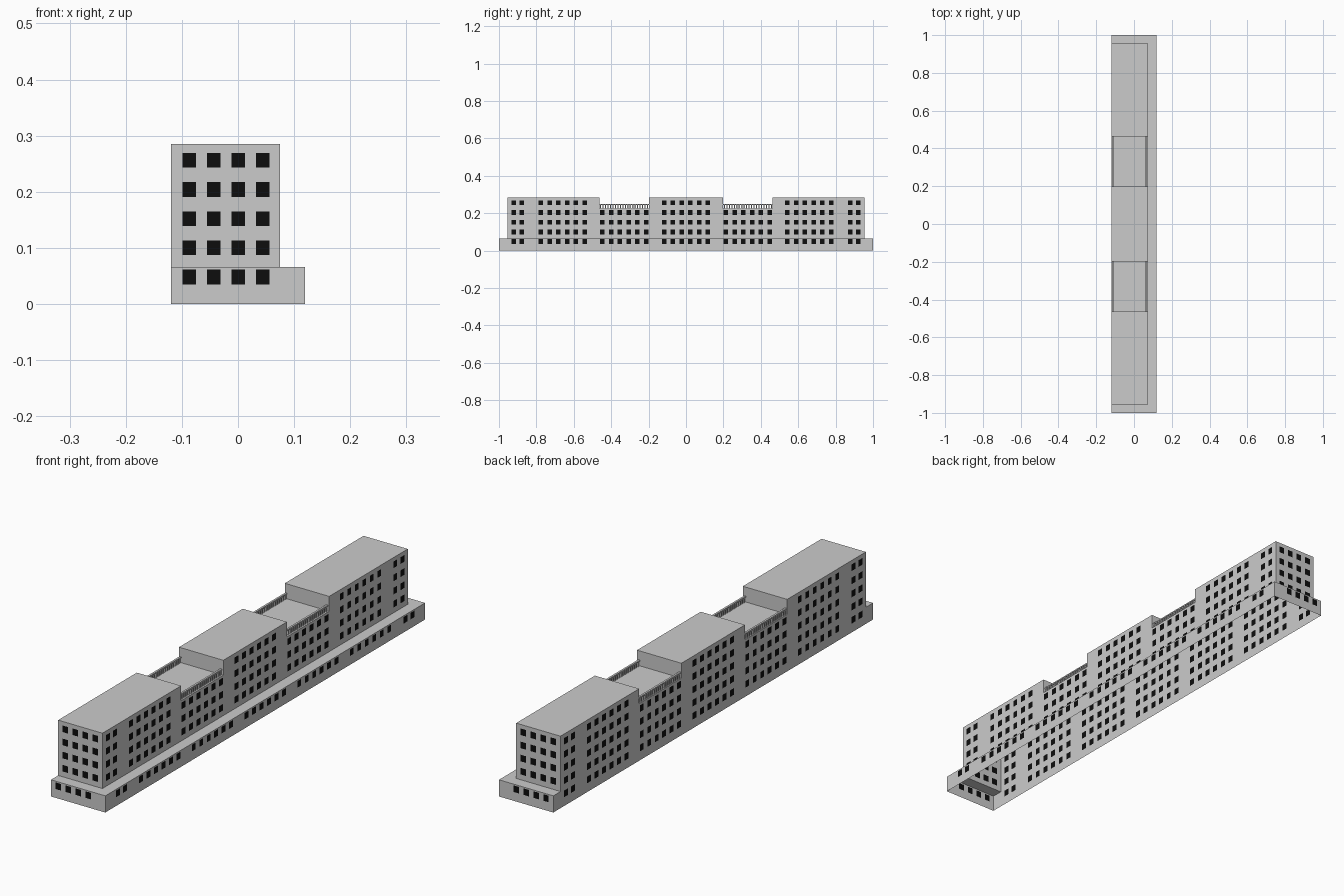
import bpy, bmesh

if "Cube" in bpy.data.objects:
    bpy.data.objects.remove(bpy.data.objects["Cube"])

# Main dimensions
XL, XU, XB = -0.119, 0.075, 0.119        # flush side, upper block side, podium side
YB, YU = 1.0, 0.955                      # podium ends, upper block ends
ZB, ZL, ZH = 0.066, 0.226, 0.285         # podium top, low roof, high roof
S1, S2 = 0.199, 0.463                    # roof steps
WW, WH = 0.012, 0.013                    # window half sizes
ROWS = [0.048 + 0.052 * i for i in range(5)]
END_COLS = [-0.087 + 0.0437 * i for i in range(4)]


def six(start):
    return [start + 0.0468 * i for i in range(6)]


half = [0.0235, 0.0705, 0.1175] + six(0.213) + six(0.542) + [0.877, 0.921]
SIDE_COLS = sorted([-c for c in half] + half)

black = bpy.data.materials.new("window_black")
black.diffuse_color = (0.004, 0.004, 0.004, 1)
black.use_nodes = True
black.node_tree.nodes["Principled BSDF"].inputs["Base Color"].default_value = black.diffuse_color


def finish(bm, name, mat=None, outward=None):
    bmesh.ops.remove_doubles(bm, verts=bm.verts, dist=1e-5)
    for f in bm.faces:
        f.normal_update()
        if outward and sum(a * b for a, b in zip(f.normal, outward)) < 0:
            f.normal_flip()
    me = bpy.data.meshes.new(name)
    bm.to_mesh(me)
    bm.free()
    ob = bpy.data.objects.new(name, me)
    bpy.context.collection.objects.link(ob)
    if mat:
        me.materials.append(mat)
    return ob


def place(axis, d, u, v):
    return (d, u, v) if axis == 'x' else (u, d, v) if axis == 'y' else (u, v, d)


def wall(name, axis, d, sign, sections, cols=(), rows=()):
    """Flat wall from (u0, u1, v0, v1) sections, with flush windows cut into it."""
    walls, wins = bmesh.new(), bmesh.new()
    for u0, u1, v0, v1 in sections:
        cu = [c for c in cols if u0 < c < u1]
        cv = [r for r in rows if v0 < r < v1]
        us = [u0] + [c + s for c in cu for s in (-WW, WW)] + [u1]
        vs = [v0] + [r + s for r in cv for s in (-WH, WH)] + [v1]
        for i in range(len(us) - 1):
            for j in range(len(vs) - 1):
                bm = wins if i % 2 and j % 2 else walls
                quad = ((us[i], vs[j]), (us[i + 1], vs[j]),
                        (us[i + 1], vs[j + 1]), (us[i], vs[j + 1]))
                bm.faces.new([bm.verts.new(place(axis, d, *p)) for p in quad])
    out = place(axis, sign, 0, 0)
    finish(walls, name, None, out)
    if wins.faces:
        finish(wins, name + "_windows", black, out)
    else:
        wins.free()


# Stretches of the building along y with their roof heights
spans = [(-YU, -S2, ZH), (-S2, -S1, ZL), (-S1, S1, ZH), (S1, S2, ZL), (S2, YU, ZH)]

# Long walls: podium and upper storeys on both sides
for name, xp, xu, s in (("right", XB, XU, 1), ("left", XL, XL, -1)):
    wall(name + "_podium_wall", 'x', xp, s, [(-YB, YB, 0, ZB)], SIDE_COLS, ROWS)
    wall(name + "_upper_wall", 'x', xu, s, [(a, b, ZB, h) for a, b, h in spans], SIDE_COLS, ROWS)

# End walls
for name, s in (("front", -1), ("back", 1)):
    wall(name + "_podium_wall", 'y', s * YB, s, [(XL, XB, 0, ZB)], END_COLS, ROWS)
    wall(name + "_upper_wall", 'y', s * YU, s, [(XL, XU, ZB, ZH)], END_COLS, ROWS)

# Podium ledge around the upper storeys (underside is open)
wall("podium_ledge", 'z', ZB, 1, [(XU, XB, -YB, YB), (XL, XU, -YB, -YU), (XL, XU, YU, YB)])

# Roofs and the step walls between them
for i, (a, b, h) in enumerate(spans):
    wall(f"roof_{i}", 'z', h, 1, [(XL, XU, a, b)])
for i, (y, s) in enumerate(((-S2, 1), (-S1, -1), (S1, 1), (S2, -1))):
    wall(f"step_wall_{i}", 'y', y, s, [(XL, XU, ZL, ZH)])


def box(bm, x0, x1, y0, y1, z0, z1):
    vs = bmesh.ops.create_cube(bm, size=1)['verts']
    for v in vs:
        v.co = ((x0 + x1) / 2 + v.co.x * (x1 - x0), (y0 + y1) / 2 + v.co.y * (y1 - y0),
                (z0 + z1) / 2 + v.co.z * (z1 - z0))


# Balustrades along the edges of the low roofs
for i, (a, b) in enumerate(((-S2, -S1), (S1, S2))):
    for name, x in (("left", XL + 0.006), ("right", XU - 0.009)):
        bm = bmesh.new()
        box(bm, x - 0.004, x + 0.004, a, b, 0.244, 0.249)
        n = 20
        for k in range(n):
            y = a + (b - a) * (k + 0.5) / n
            box(bm, x - 0.003, x + 0.003, y - 0.003, y + 0.003, ZL, 0.244)
        finish(bm, f"{name}_balustrade_{i}")
